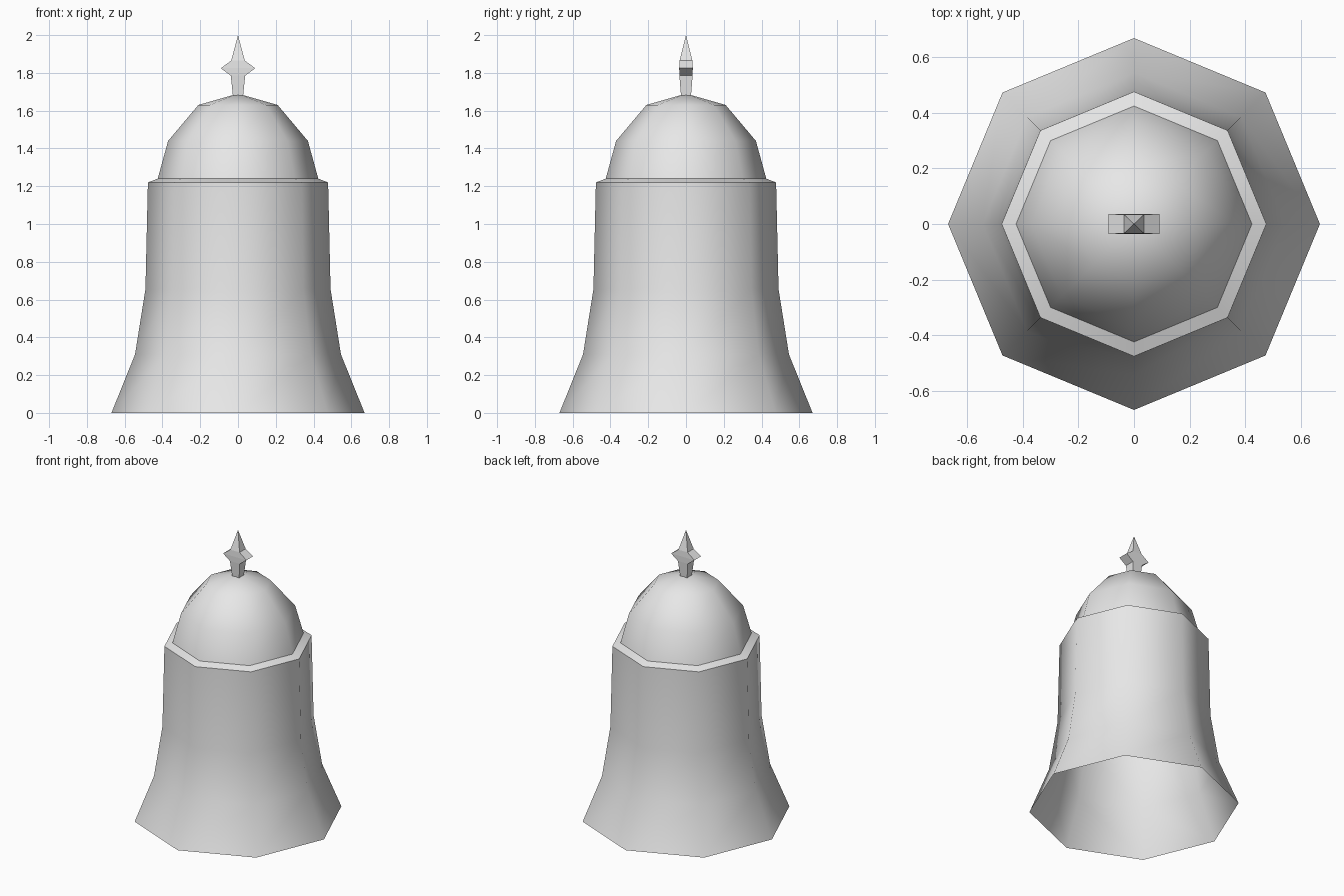
import bpy
import bmesh
from math import cos, sin, pi, sqrt

cube = bpy.data.objects.get("Cube")
if cube:
    bpy.data.objects.remove(cube, do_unlink=True)

# Single plain grey for the whole bell
grey = bpy.data.materials.new("plain grey")
grey.use_nodes = True
grey.diffuse_color = (0.8, 0.8, 0.8, 1)
grey.node_tree.nodes["Principled BSDF"].inputs["Base Color"].default_value = grey.diffuse_color


def loft(name, sections, sides, turn=0.0, smooth=True):
    """Join stacked (x radius, y radius, z) rings; a zero radius closes to a point."""
    bm = bmesh.new()
    rings = []
    for rx, ry, z in sections:
        if rx == 0:
            rings.append([bm.verts.new((0, 0, z))] * sides)
        else:
            angles = [turn + 2 * pi * i / sides for i in range(sides)]
            rings.append([bm.verts.new((rx * cos(a), ry * sin(a), z)) for a in angles])
    for low, high in zip(rings, rings[1:]):
        for i in range(sides):
            j = (i + 1) % sides
            corners = [low[i], low[j], high[j], high[i]]
            face = bm.faces.new(list(dict.fromkeys(corners)))
            face.smooth = smooth
    mesh = bpy.data.meshes.new(name)
    bm.to_mesh(mesh)
    bm.free()
    mesh.materials.append(grey)
    obj = bpy.data.objects.new(name, mesh)
    bpy.context.collection.objects.link(obj)
    return obj


def turned(name, profile):
    """Eight-sided part from a (radius, z) profile."""
    return loft(name, [(r, r, z) for r, z in profile], 8)


# Flared bell wall, open underneath
turned("bell_wall", [(0.67, 0), (0.545, 0.31), (0.49, 0.655), (0.477, 1.22)])

# Narrow sloping ledge between wall and dome
turned("shoulder_ledge", [(0.477, 1.22), (0.425, 1.24)])

# Rounded cap
turned("dome", [(0.425, 1.24), (0.37, 1.44), (0.21, 1.63), (0, 1.69)])

# Four-pointed star finial, from square and oblong sections
star = [(0.025, 0.025, 1.66), (0.038, 0.035, 1.785), (0.091, 0.036, 1.825),
        (0.036, 0.034, 1.865), (0, 0, 2.0)]
loft("finial", [(x * sqrt(2), y * sqrt(2), z) for x, y, z in star], 4, pi / 4, False)
